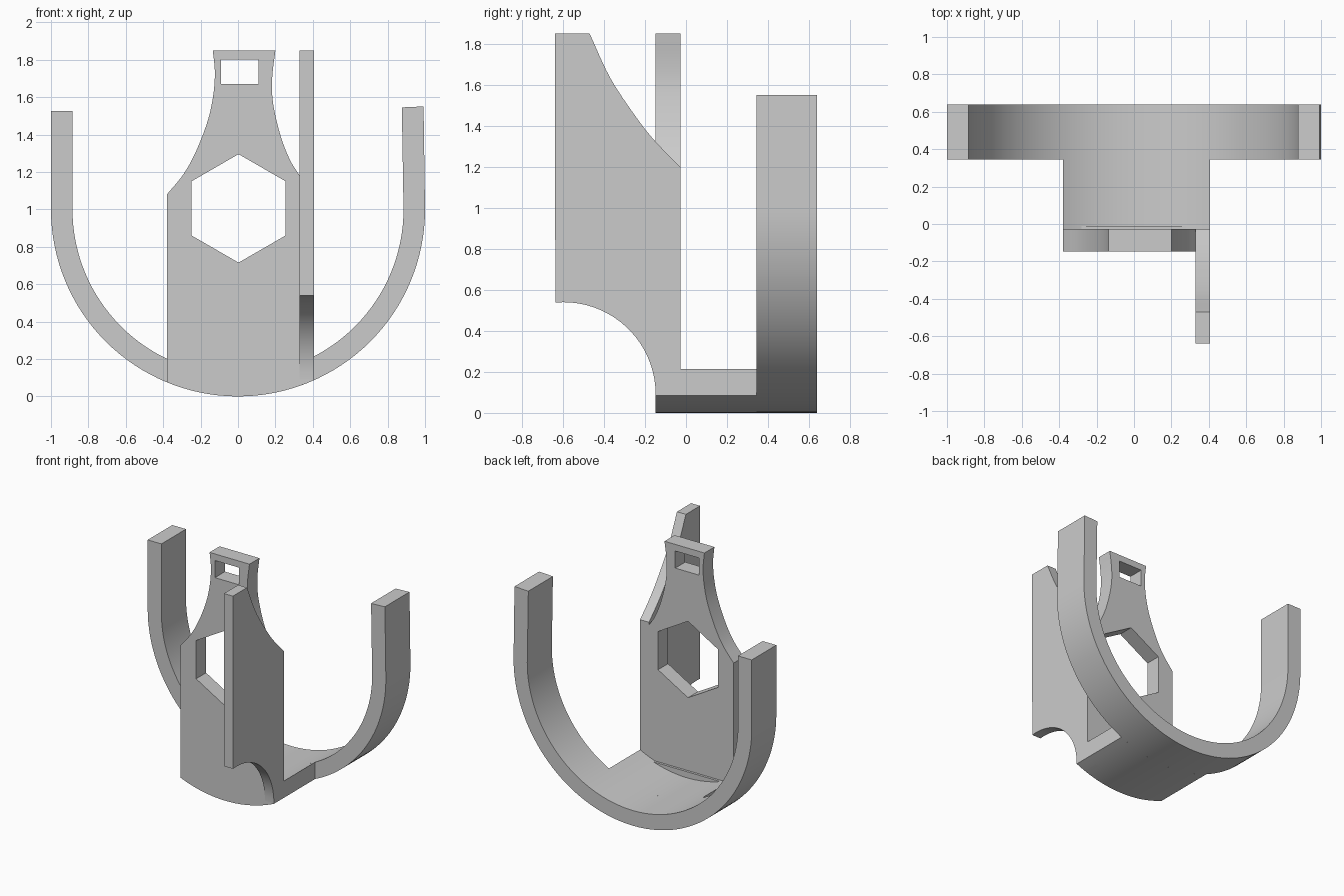
import bpy, bmesh
from math import sin, cos, pi, radians, asin, sqrt
from mathutils import Vector

cube = bpy.data.objects.get("Cube")
if cube:
    bpy.data.objects.remove(cube)

grey = bpy.data.materials.new("plain grey")
grey.use_nodes = True
colour = (0.6, 0.6, 0.6, 1)
grey.diffuse_color = colour
grey.node_tree.nodes["Principled BSDF"].inputs["Base Color"].default_value = colour

OUTER, INNER, CENTRE_Z = 1.0, 0.885, 1.0
LEFT, FIN_IN, FIN_OUT = -0.38, 0.33, 0.405
PLATE_FRONT, PLATE_BACK = -0.148, -0.028


def arc(radius, a0, a1, n, cx=0, cz=CENTRE_Z):
    """Points on an arc, angle measured from straight down."""
    angles = [a0 + (a1 - a0) * i / n for i in range(n + 1)]
    return [(cx + radius * sin(a), cz - radius * cos(a)) for a in angles]


def arc_between(radius, x0, x1, n):
    return arc(radius, asin(x0 / radius), asin(x1 / radius), n)


def smooth_path(points, steps=6):
    """Catmull-Rom curve through a few points."""
    p = [Vector(q) for q in points]
    p = [2 * p[0] - p[1]] + p + [2 * p[-1] - p[-2]]
    out = []
    for a, b, c, d in zip(p, p[1:], p[2:], p[3:]):
        for i in range(steps):
            t = i / steps
            out.append(tuple(0.5 * (2 * b + (c - a) * t
                       + (2 * a - 5 * b + 4 * c - d) * t ** 2
                       + (3 * b - a - 3 * c + d) * t ** 3)))
    return out + [tuple(points[-1])]


def extrude_profile(name, loops, start, end, axis="y"):
    """Fill an outline (later loops are holes) and extrude it along an axis."""
    def place(u, v):
        return (u, start, v) if axis == "y" else (start, u, v)
    bm = bmesh.new()
    for loop in loops:
        vs = [bm.verts.new(place(*p)) for p in loop]
        for a, b in zip(vs, vs[1:] + vs[:1]):
            bm.edges.new((a, b))
    normal = Vector((0, -1, 0) if axis == "y" else (-1, 0, 0))
    bmesh.ops.triangle_fill(bm, edges=bm.edges[:], use_beauty=True, normal=normal)
    moved = bmesh.ops.extrude_face_region(bm, geom=bm.faces[:], use_keep_orig=True)
    shift = Vector((0, end - start, 0) if axis == "y" else (end - start, 0, 0))
    bmesh.ops.translate(bm, vec=shift,
                        verts=[g for g in moved["geom"] if isinstance(g, bmesh.types.BMVert)])
    bmesh.ops.recalc_face_normals(bm, faces=bm.faces[:])
    mesh = bpy.data.meshes.new(name)
    bm.to_mesh(mesh)
    bm.free()
    mesh.materials.append(grey)
    ob = bpy.data.objects.new(name, mesh)
    bpy.context.collection.objects.link(ob)
    bpy.ops.object.select_all(action="DESELECT")
    ob.select_set(True)
    bpy.context.view_layer.objects.active = ob
    bpy.ops.object.shade_smooth_by_angle(angle=radians(25))
    return ob


# U-shaped cradle with arms of slightly different height
extrude_profile("cradle_hoop", [
    [(-OUTER, 1.525)] + arc(OUTER, -pi / 2, pi / 2, 64) + [(0.992, 1.55), (0.876, 1.545)]
    + arc(INNER, pi / 2, -pi / 2, 64) + [(-INNER, 1.525)]], 0.345, 0.64)

# Curved floor joining the cradle to the front plate
extrude_profile("curved_floor", [
    arc_between(OUTER, LEFT, FIN_OUT, 20) + arc_between(INNER, FIN_OUT, LEFT, 20)],
    PLATE_FRONT, 0.345)

# Front plate with narrow neck, hexagonal window and slot
right_neck = smooth_path([(FIN_IN, 1.18), (0.28, 1.26), (0.235, 1.37), (0.2, 1.5),
                          (0.183, 1.61), (0.184, 1.72), (0.2, 1.85)])
left_neck = smooth_path([(-0.135, 1.85), (-0.124, 1.74), (-0.131, 1.62), (-0.16, 1.48),
                         (-0.22, 1.32), (-0.29, 1.19), (LEFT, 1.08)])
hexagon = [(0.003 + 0.29 * sin(i * pi / 3), 1.005 + 0.29 * cos(i * pi / 3)) for i in range(6)]
slot = [(-0.09, 1.67), (0.11, 1.67), (0.11, 1.8), (-0.09, 1.8)]
extrude_profile("front_plate", [
    arc_between(OUTER, LEFT, FIN_IN, 20) + right_neck + left_neck, hexagon, slot],
    PLATE_FRONT, PLATE_BACK)

# Low flat-topped step behind the foot of the plate
step_x = 0.34
extrude_profile("plate_foot_step", [arc_between(INNER + 0.02, -step_x, step_x, 16)],
                PLATE_BACK, -0.01)

# Upright fin projecting forward at the plate's left edge
fin_back = smooth_path([(PLATE_BACK, 1.2), (-0.15, 1.325), (-0.245, 1.445),
                        (-0.37, 1.635), (-0.47, 1.85)])
fin_notch = arc(0.45, radians(185), radians(90), 20, cx=-0.598, cz=0.09)
extrude_profile("side_fin", [
    fin_notch + [(PLATE_BACK, 0.09)] + fin_back + [(-0.64, 1.85)]],
    FIN_IN, FIN_OUT, axis="x")
